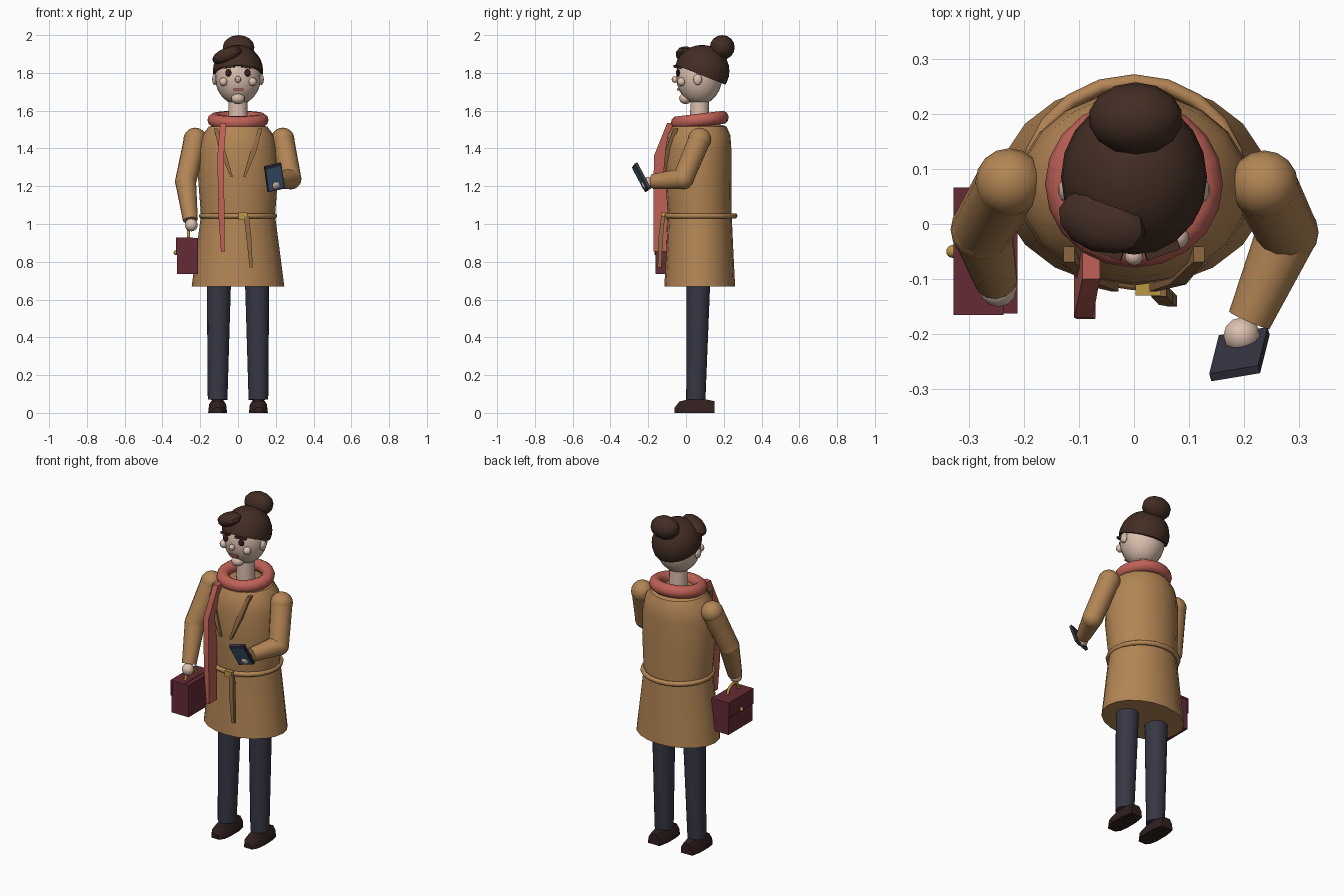
import bpy, bmesh, math
from mathutils import Vector, Matrix, Euler

cube = bpy.data.objects.get("Cube")
if cube:
    bpy.data.objects.remove(cube, do_unlink=True)


def material(name, r, g, b):
    m = bpy.data.materials.new(name)
    m.use_nodes = True
    m.diffuse_color = (r, g, b, 1)
    bsdf = next(n for n in m.node_tree.nodes if n.type == 'BSDF_PRINCIPLED')
    bsdf.inputs["Base Color"].default_value = (r, g, b, 1)
    bsdf.inputs["Roughness"].default_value = 0.8
    return m


COAT = material("camel coat", .45, .235, .09)
TRIM = material("dark camel", .27, .14, .055)
SCARF = material("coral red", .52, .12, .095)
SKIN = material("skin", .72, .53, .43)
HAIR = material("dark brown hair", .055, .026, .017)
NAVY = material("charcoal navy", .038, .038, .06)
SHOE = material("shoe brown", .03, .014, .013)
CASE = material("burgundy leather", .13, .024, .036)
GOLD = material("brass", .5, .31, .055)
GLASS = material("screen blue", .055, .13, .23)
made = []


def finish(name, bm, mat, angle=35):
    bmesh.ops.recalc_face_normals(bm, faces=bm.faces)
    mesh = bpy.data.meshes.new(name)
    bm.to_mesh(mesh)
    bm.free()
    mesh.materials.append(mat)
    ob = bpy.data.objects.new(name, mesh)
    bpy.context.collection.objects.link(ob)
    made.append((ob, angle))
    return ob


def place(loc, scale, rot=(0, 0, 0)):
    return Matrix.LocRotScale(Vector(loc), Euler(rot), Vector(scale))


def ball(name, loc, size, mat, rot=(0, 0, 0), segs=16):
    bm = bmesh.new()
    bmesh.ops.create_uvsphere(bm, u_segments=segs, v_segments=segs * 5 // 8, radius=1,
                              matrix=place(loc, size, rot))
    return finish(name, bm, mat)


def box(name, loc, size, mat, rot=(0, 0, 0)):
    bm = bmesh.new()
    bmesh.ops.create_cube(bm, size=1, matrix=place(loc, size, rot))
    return finish(name, bm, mat)


def loft(name, rings, mat, angle=35):
    # Skin a list of equal-length rings and cap both ends
    bm = bmesh.new()
    loops = [[bm.verts.new(p) for p in ring] for ring in rings]
    n = len(loops[0])
    for a, b in zip(loops, loops[1:]):
        for i in range(n):
            j = (i + 1) % n
            bm.faces.new((a[i], a[j], b[j], b[i]))
    bm.faces.new(loops[0])
    bm.faces.new(loops[-1])
    return finish(name, bm, mat, angle)


def ellipse(x, y, z, rx, ry, n=20):
    steps = [2 * math.pi * i / n for i in range(n)]
    return [(x + rx * math.cos(a), y + ry * math.sin(a), z) for a in steps]


def strip(name, points, mat):
    # Rectangular strap through points (x, y, z, half width, half depth)
    loft(name, [[(x - w, y - d, z), (x + w, y - d, z), (x + w, y + d, z), (x - w, y + d, z)]
                for x, y, z, w, d in points], mat)


def limb(name, p, q, r1, r2, mat):
    # Tapered tube from p to q
    p, q = Vector(p), Vector(q)
    turn = (q - p).to_track_quat('Z', 'Y')
    rings = []
    for c, r in ((p, r1), (q, r2)):
        rings.append([c + turn @ Vector(v) for v in ellipse(0, 0, 0, r, r, 14)])
    loft(name, rings, mat)


def ring(name, loc, major, minor, ratio, mat, rot=(0, 0, 0), segs=20):
    bpy.ops.mesh.primitive_torus_add(major_radius=major, minor_radius=minor, major_segments=segs,
                                     minor_segments=10, location=loc, rotation=rot)
    ob = bpy.context.object
    ob.name = name
    ob.scale.y = ratio
    ob.data.materials.append(mat)
    made.append((ob, 50))


# Legs and shoes
for side, s in (("left", 1), ("right", -1)):
    limb(side + "_trouser", (s * .100, .068, .80), (s * .108, .052, .07), .066, .052, NAVY)
    sole = [(-.06, .025, .028), (-.035, .043, .06), (.01, .05, .072),
            (.09, .05, .075), (.15, .038, .062)]
    loft(side + "_shoe", [[(s * .108 - w, y, 0), (s * .108 + w, y, 0),
                           (s * .108 + w * .9, y, h * .6), (s * .108 + w * .5, y, h),
                           (s * .108 - w * .5, y, h), (s * .108 - w * .9, y, h * .6)]
                          for y, w, h in sole], SHOE)

# Coat: height, half width, front and back depth
skirt = [(.67, .245, -.115, .26), (.85, .222, -.104, .251), (1.045, .196, -.095, .242)]
bodice = [(1.045, .196, -.095, .242), (1.25, .212, -.112, .24), (1.40, .207, -.108, .24),
          (1.47, .190, -.098, .235), (1.515, .155, -.075, .215), (1.535, .09, -.02, .16)]
for name, profile in (("coat_skirt", skirt), ("coat_bodice", bodice)):
    loft(name, [ellipse(0, (f + b) / 2, z, w, (b - f) / 2) for z, w, f, b in profile], COAT)
for side, s in (("left", 1), ("right", -1)):
    strip(side + "_lapel", [(s * .118, -.055, 1.505, .010, .014), (s * .080, -.098, 1.38, .015, .012),
                            (s * .034, -.113, 1.25, .006, .010)], TRIM)

# Belt with buckle and hanging end
ring("belt", (0, .076, 1.043), .193, .014, .95, COAT)
box("buckle", (.026, -.118, 1.042), (.046, .024, .036), GOLD)
strip("belt_end", [(.045, -.122, 1.04, .014, .010), (.058, -.135, .92, .013, .012),
                   (.070, -.140, .77, .008, .010)], TRIM)

# Scarf
ring("scarf_loop", (0, .073, 1.55), .126, .036, .95, SCARF, (.12, 0, 0))
strip("scarf_tail", [(-.078, -.070, 1.535, .016, .030), (-.092, -.130, 1.36, .017, .040),
                     (-.088, -.135, 1.05, .016, .038), (-.080, -.138, .855, .010, .034)], SCARF)

# Arms: shoulder, elbow, wrist, hand
arms = {"left": [(.237, .072, 1.448), (.279, -.015, 1.24), (.210, -.175, 1.225), (.196, -.203, 1.215)],
        "right": [(-.227, .076, 1.448), (-.277, -.01, 1.225), (-.252, -.10, 1.02), (-.247, -.118, .995)]}
for side, (shoulder, elbow, wrist, hand) in arms.items():
    ball(side + "_shoulder", shoulder, (.062,) * 3, COAT)
    limb(side + "_upper_sleeve", shoulder, elbow, .060, .056, COAT)
    ball(side + "_elbow", elbow, (.057,) * 3, COAT)
    limb(side + "_lower_sleeve", elbow, wrist, .056, .040, COAT)
    ball(side + "_hand", hand, (.034,) * 3, SKIN, segs=12)

# Phone, tilted in the left hand
across = Vector((.09, .015, .02)).normalized()
up = Vector((-.02, -.07, .13))
up = (up - across * up.dot(across)).normalized()
turn = Matrix((across, across.cross(-up), up)).transposed().to_euler()
centre = Vector((.192, -.237, 1.247))
out = up.cross(across).normalized()
if out.y > 0:
    out = -out
box("phone", centre, (.092, .016, .150), NAVY, turn)
box("phone_screen", centre + out * .008, (.078, .006, .130), GLASS, turn)

# Briefcase
box("briefcase", (-.268, -.05, .83), (.112, .225, .19), CASE)
box("briefcase_flap_top", (-.283, -.05, .922), (.09, .232, .012), CASE)
box("briefcase_flap_side", (-.324, -.05, .882), (.010, .232, .092), CASE)
ball("briefcase_clasp", (-.330, -.05, .848), (.012,) * 3, GOLD, segs=10)
ring("briefcase_handle", (-.262, -.07, .925), .052, .008, 1, GOLD, (0, math.pi / 2, 0), 16)

# Head and face
limb("neck", (0, .072, 1.48), (0, .072, 1.68), .052, .050, SKIN)
ball("head", (0, .07, 1.78), (.122, .122, .148), SKIN, segs=20)
ball("chin", (0, -.002, 1.665), (.036, .034, .030), SKIN)
ball("nose", (0, -.058, 1.765), (.017, .018, .018), SKIN, segs=10)
box("mouth", (.002, -.042, 1.711), (.052, .012, .011), SCARF)
for side, s in (("left", 1), ("right", -1)):
    ball(side + "_ear", (s * .122, .062, 1.765), (.016, .024, .030), SKIN, segs=10)
    ball(side + "_cheek", (s * .077, -.024, 1.753), (.023,) * 3, SKIN, segs=10)
    ball(side + "_eye", (s * .051, -.042, 1.800), (.017, .011, .020), SHOE, segs=10)
    box(side + "_brow", (s * .050, -.044, 1.832), (.064, .026, .012), HAIR, (0, s * .12, s * .35))

# Hair: cap trimmed along a sloping hairline, fringe and bun
bm = bmesh.new()
bmesh.ops.create_uvsphere(bm, u_segments=20, v_segments=14, radius=1,
                          matrix=place((0, .085, 1.81), (.133, .145, .138)))
cut = bmesh.ops.bisect_plane(bm, geom=bm.verts[:] + bm.edges[:] + bm.faces[:],
                             plane_co=(0, -.05, 1.84), plane_no=(0, .095, .24), clear_inner=True)
rim = [e for e in cut["geom_cut"] if isinstance(e, bmesh.types.BMEdge)]
bmesh.ops.contextual_create(bm, geom=rim)
finish("hair_cap", bm, HAIR)
ball("hair_fringe", (-.058, .005, 1.893), (.086, .058, .040), HAIR, (.1, -.35, -.3), 12)
ball("hair_bun", (.003, .192, 1.935), (.086, .066, .065), HAIR, segs=14)

# Smooth shading with sharp edges kept
for ob, angle in made:
    bpy.ops.object.select_all(action='DESELECT')
    ob.select_set(True)
    bpy.context.view_layer.objects.active = ob
    bpy.ops.object.shade_smooth_by_angle(angle=math.radians(angle))
